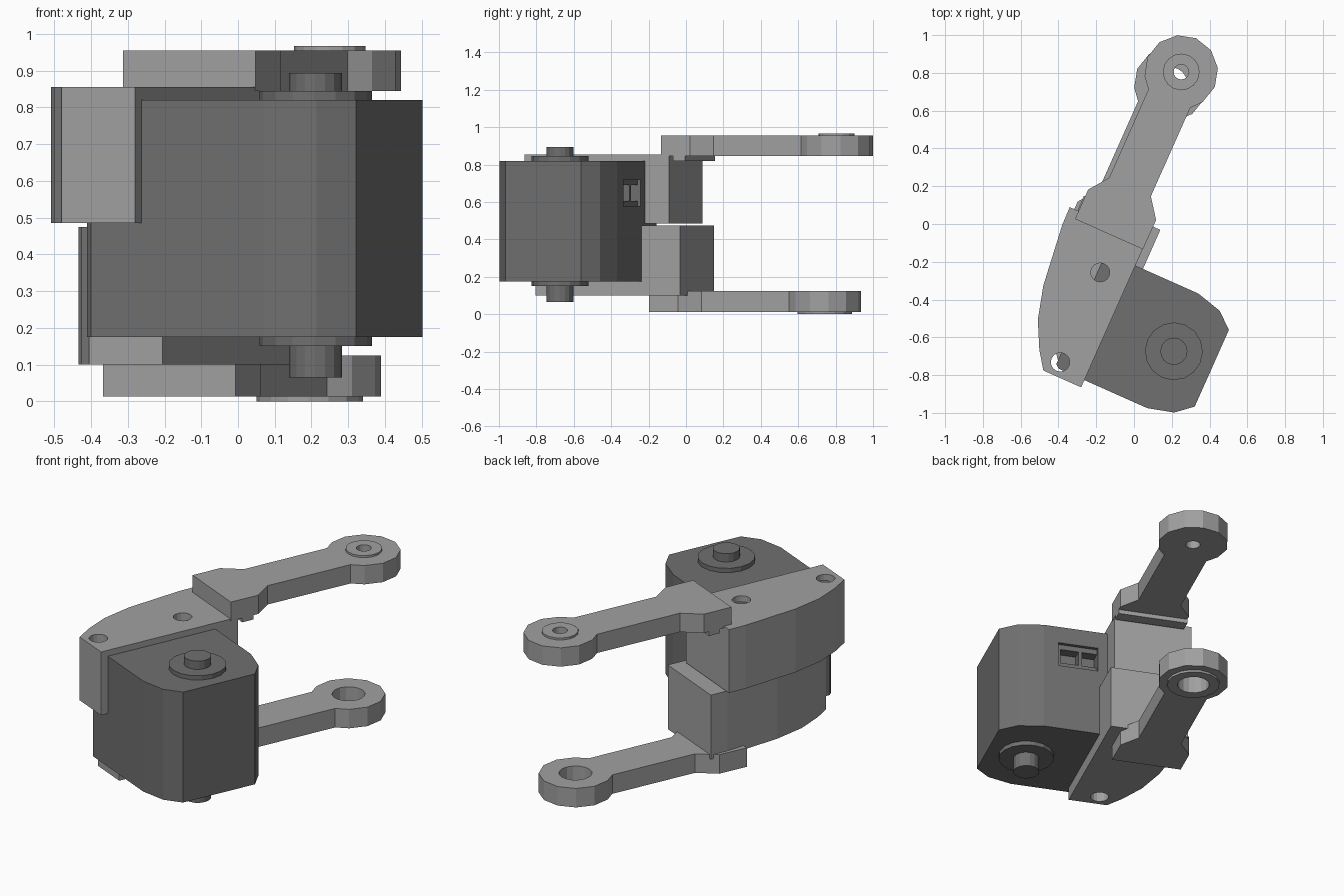
import bpy, bmesh, math
from mathutils import Vector

if "Cube" in bpy.data.objects:
    bpy.data.objects.remove(bpy.data.objects["Cube"], do_unlink=True)

# Working frame: u runs along the arms, v across them
ANGLE = math.radians(66)
U = Vector((math.cos(ANGLE), math.sin(ANGLE), 0))
V = Vector((math.sin(ANGLE), -math.cos(ANGLE), 0))
PIVOT = Vector((0.25, 0.805, 0))


def material(name, value):
    mat = bpy.data.materials.new(name)
    mat.use_nodes = True
    color = (value, value, value, 1)
    mat.diffuse_color = color
    mat.node_tree.nodes["Principled BSDF"].inputs["Base Color"].default_value = color
    return mat


LIGHT = material("light grey", 0.355)
DARK = material("dark grey", 0.16)


def prism(name, outline, z0, z1, mat, shift=(0, 0)):
    """Extrude a (u, v) outline from z0 to z1; shift is in world x, y."""
    bm = bmesh.new()
    origin = PIVOT + Vector((shift[0], shift[1], z0))
    face = bm.faces.new([bm.verts.new(origin + U * u + V * v) for u, v in outline])
    ext = bmesh.ops.extrude_face_region(bm, geom=[face])
    top = [e for e in ext["geom"] if isinstance(e, bmesh.types.BMVert)]
    bmesh.ops.translate(bm, vec=(0, 0, z1 - z0), verts=top)
    bmesh.ops.recalc_face_normals(bm, faces=bm.faces)
    mesh = bpy.data.meshes.new(name)
    bm.to_mesh(mesh)
    bm.free()
    mesh.materials.append(mat)
    obj = bpy.data.objects.new(name, mesh)
    bpy.context.collection.objects.link(obj)
    return obj


def circle(r, n=16, u=0, v=0):
    return [(u + r * math.cos(math.tau * i / n), v + r * math.sin(math.tau * i / n))
            for i in range(n)]


def box(u0, u1, v0, v1):
    return [(u0, v0), (u1, v0), (u1, v1), (u0, v1)]


def cut(obj, outline, z0, z1, shift=(0, 0)):
    """Subtract a prism from an object and discard the cutter."""
    cutter = prism("cutter", outline, z0, z1, obj.data.materials[0], shift)
    cutter.hide_render = True
    mod = obj.modifiers.new("cut", "BOOLEAN")
    mod.operation = "DIFFERENCE"
    mod.solver = "EXACT"
    mod.object = cutter
    bpy.context.view_layer.objects.active = obj
    bpy.ops.object.modifier_apply(modifier=mod.name)
    bpy.data.objects.remove(cutter, do_unlink=True)


# Arm outline: wide foot, narrow neck, faceted round head
half = [(-0.94, 0.197), (-0.77, 0.197), (-0.667, 0.121), (-0.155, 0.121)]
half += [(0.195 * math.cos(math.radians(a)), 0.195 * math.sin(math.radians(a)))
         for a in (120, 90, 60, 30)]
ARM = half + [(0.195, 0)] + [(u, -v) for u, v in reversed(half)]

LOWER_ARM = (-0.055, -0.063)
LOWER_BRACKET = (0.075, 0.06)

# Upper arm with raised boss, small bore and locating lip
upper_parts = [prism("upper_arm", ARM, 0.845, 0.955, LIGHT),
               prism("upper_boss", circle(0.097), 0.955, 0.967, LIGHT)]
for part in upper_parts:
    cut(part, circle(0.04), 0.8, 1.0)
prism("upper_arm_lip", box(-0.87, -0.8, -0.197, 0.197), 0.82, 0.846, LIGHT)

# Lower arm with ring underneath and large bore
lower_parts = [prism("lower_arm", ARM, 0.013, 0.124, LIGHT, LOWER_ARM),
               prism("lower_ring", circle(0.145), 0.0, 0.013, LIGHT, LOWER_ARM)]
for part in lower_parts:
    cut(part, circle(0.088), -0.1, 0.2, LOWER_ARM)

# Curved brackets with two screw holes each
BRACKET = [(-0.894, 0.195), (-0.894, -0.248), (-0.997, -0.246), (-1.33, -0.207),
           (-1.507, -0.16), (-1.649, -0.088), (-1.741, -0.024), (-1.741, 0.195)]
for name, z0, z1, shift in (("upper_bracket", 0.485, 0.855, (0, 0)),
                            ("lower_bracket", 0.1, 0.475, LOWER_BRACKET)):
    bracket = prism(name, BRACKET, z0, z1, LIGHT, shift)
    for u in (-1.144, -1.664):
        cut(bracket, circle(0.05, 16, u, 0.04), z0 - 0.1, z1 + 0.1, shift)

# Motor housing, symmetric about its own centre line
MID = -1.367
side = [(0.315, 0.025), (0.332, 0.045), (0.332, 0.56), (0.295, 0.7), (0.222, 0.786)]
HOUSING = [(MID + d, v) for d, v in side] + [(MID - d, v) for d, v in reversed(side)]
motor = prism("motor_housing", HOUSING, 0.175, 0.82, DARK)

# Connector socket: shallow recess with two pockets
back = MID + 0.332
cut(motor, box(back - 0.02, back + 0.1, 0.25, 0.475), 0.575, 0.72)
for v0, v1 in ((0.25, 0.335), (0.355, 0.46)):
    cut(motor, box(back - 0.08, back + 0.1, v0, v1), 0.605, 0.69)

# Motor collars and shaft
prism("motor_collars", circle(0.153, 16, MID, 0.566), 0.15, 0.845, DARK)
prism("motor_shaft", circle(0.072, 16, MID, 0.566), 0.065, 0.893, DARK)
